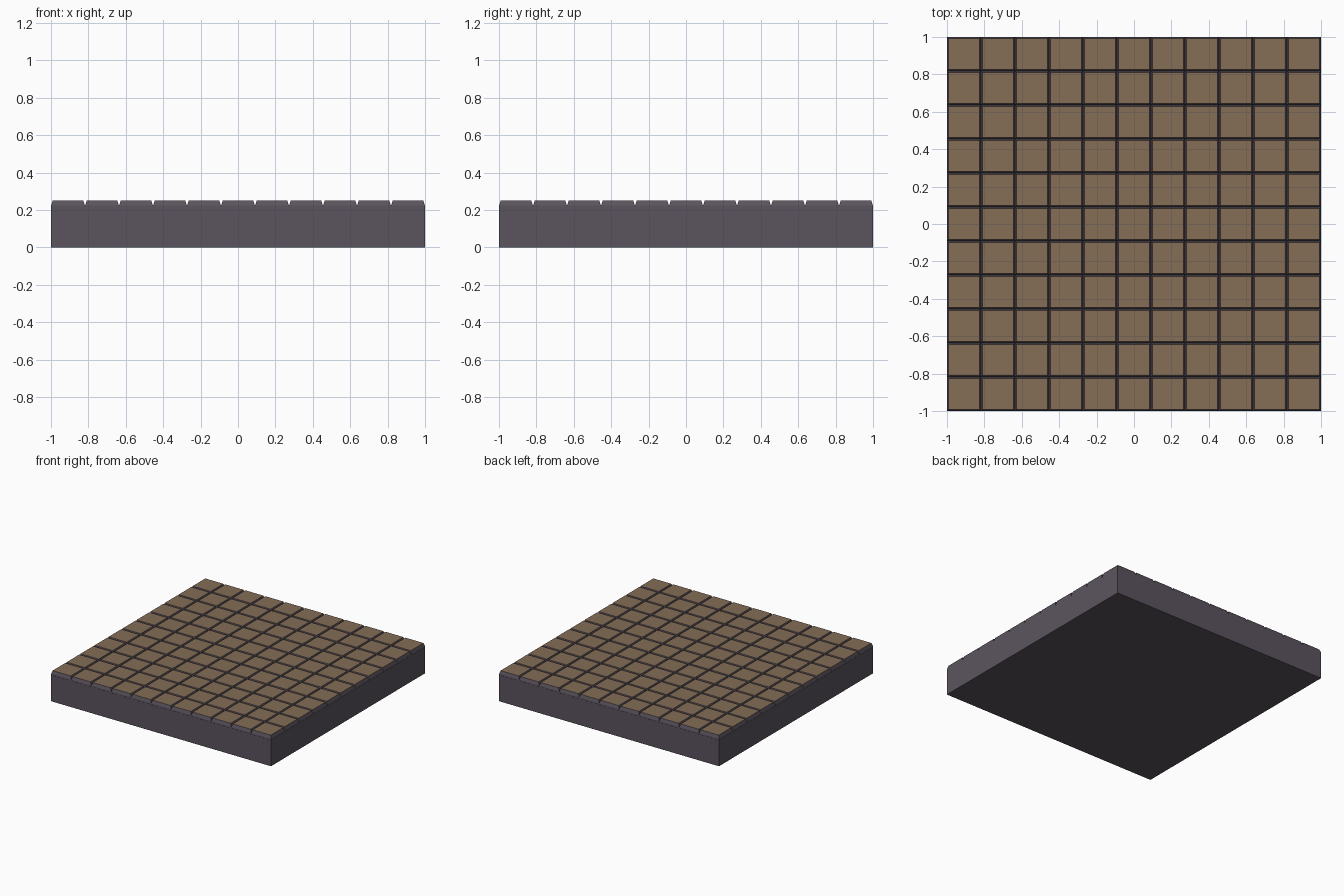
import bpy, bmesh

if "Cube" in bpy.data.objects:
    bpy.data.objects.remove(bpy.data.objects["Cube"])

N = 11
PITCH = 2.0 / N
SLAB_TOP, EDGE_Z, TILE_TOP = 0.215, 0.225, 0.25
INSET = 0.009


def material(name, rgb):
    m = bpy.data.materials.new(name)
    m.diffuse_color = (*rgb, 1)
    m.use_nodes = True
    m.node_tree.nodes["Principled BSDF"].inputs["Base Color"].default_value = m.diffuse_color
    return m


stone = material("dark_stone", (0.105, 0.088, 0.112))
clay = material("brown_clay", (0.235, 0.155, 0.094))


def finish(bm, name, mats):
    me = bpy.data.meshes.new(name)
    bm.to_mesh(me)
    bm.free()
    for m in mats:
        me.materials.append(m)
    ob = bpy.data.objects.new(name, me)
    bpy.context.collection.objects.link(ob)
    return ob


def ring(bm, x, y, half, z):
    return [bm.verts.new((x + sx * half, y + sy * half, z))
            for sx, sy in ((-1, -1), (1, -1), (1, 1), (-1, 1))]


def bridge(bm, low, high):
    for i in range(4):
        j = (i + 1) % 4
        bm.faces.new((low[i], low[j], high[j], high[i]))


# base slab
bm = bmesh.new()
low, high = ring(bm, 0, 0, 1, 0), ring(bm, 0, 0, 1, SLAB_TOP)
bridge(bm, low, high)
bm.faces.new(low[::-1])
bm.faces.new(high)
finish(bm, "base_slab", [stone])

# grid of tiles with sloped stone edges and a brown top
bm = bmesh.new()
for i in range(N):
    for j in range(N):
        x, y = -1 + (i + 0.5) * PITCH, -1 + (j + 0.5) * PITCH
        h = PITCH / 2
        a = ring(bm, x, y, h - 0.001, SLAB_TOP)
        b = ring(bm, x, y, h - 0.001, EDGE_Z)
        c = ring(bm, x, y, h - INSET, TILE_TOP)
        bridge(bm, a, b)
        bridge(bm, b, c)
        bm.faces.new(c).material_index = 1
finish(bm, "floor_tiles", [stone, clay])
